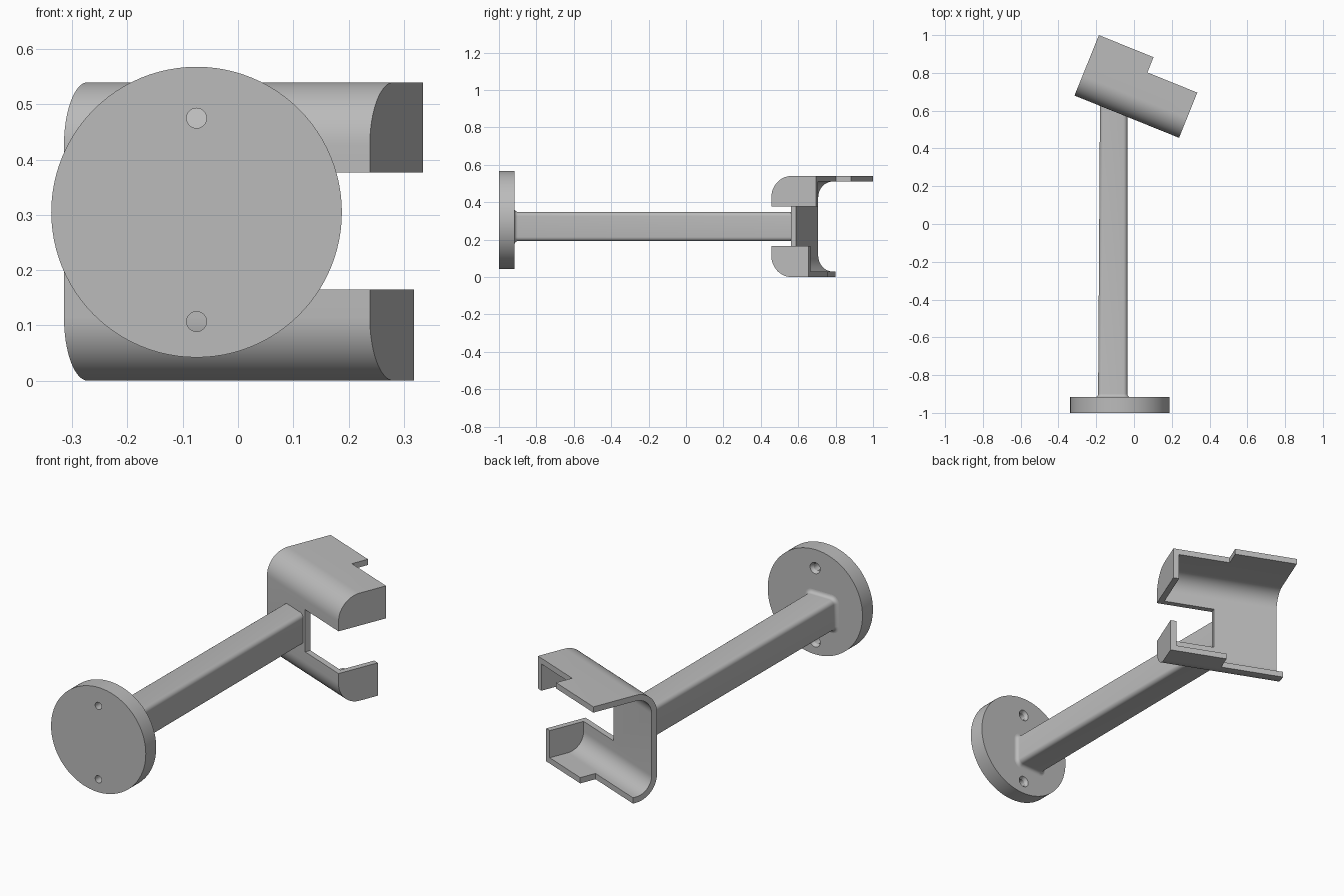
import bpy, bmesh
from math import pi, sin, cos, radians, tan
from mathutils import Matrix, Vector

old = bpy.data.objects.get("Cube")
if old:
    bpy.data.objects.remove(old, do_unlink=True)

grey = bpy.data.materials.new("plain grey")
grey.use_nodes = True
GREY = (0.5, 0.5, 0.5, 1)
grey.diffuse_color = GREY
grey.node_tree.nodes["Principled BSDF"].inputs["Base Color"].default_value = GREY


def loft(name, rings):
    """Solid skinned through rings of equal point count, capped at both ends."""
    bm = bmesh.new()
    loops = [[bm.verts.new(p) for p in ring] for ring in rings]
    n = len(loops[0])
    for a, b in zip(loops, loops[1:]):
        for i in range(n):
            j = (i + 1) % n
            bm.faces.new((a[i], a[j], b[j], b[i]))
    bm.faces.new(loops[0])
    bm.faces.new(loops[-1])
    bmesh.ops.recalc_face_normals(bm, faces=bm.faces)
    mesh = bpy.data.meshes.new(name)
    bm.to_mesh(mesh)
    bm.free()
    mesh.materials.append(grey)
    ob = bpy.data.objects.new(name, mesh)
    bpy.context.collection.objects.link(ob)
    return ob


def activate(ob):
    bpy.ops.object.select_all(action='DESELECT')
    ob.select_set(True)
    bpy.context.view_layer.objects.active = ob


def cut(ob, cutter):
    cutter.hide_render = True
    mod = ob.modifiers.new("cut", 'BOOLEAN')
    mod.operation = 'DIFFERENCE'
    mod.solver = 'EXACT'
    mod.object = cutter
    activate(ob)
    bpy.ops.object.modifier_apply(modifier=mod.name)
    bpy.data.objects.remove(cutter, do_unlink=True)


def smooth(ob):
    activate(ob)
    bpy.ops.object.shade_smooth_by_angle(angle=radians(30))


def box(x0, x1, y0, y1, z0, z1):
    return loft("box_cutter", [[(x, y0, z0), (x, y1, z0), (x, y1, z1), (x, y0, z1)]
                               for x in (x0, x1)])


def arc(cx, cz, r, start, end, steps):
    return [(cx + r * cos(start + (end - start) * i / steps),
             cz + r * sin(start + (end - start) * i / steps)) for i in range(steps + 1)]


def channel(name, x0, x1, front, back, low, high, r):
    """Bar along x whose two front edges are rounded."""
    pts = [(back, low), (back, high)]
    pts += arc(front + r, high - r, r, pi / 2, pi, 16)
    pts += arc(front + r, low + r, r, pi, 1.5 * pi, 16)
    return loft(name, [[(x, y, z) for y, z in pts] for x in (x0, x1)])


def disc_rings(cx, cz, stations):
    return [[(x, y, z) for x, z in arc(cx, cz, r, 0, 2 * pi, 96)[:-1]] for y, r in stations]


# Wall flange with two countersunk screw holes
FX, FZ = -0.075, 0.305
flange = loft("wall_flange", disc_rings(FX, FZ, [(-1, 0.263), (-0.917, 0.263)]))
for side in (-1, 1):
    cut(flange, loft("hole_cutter", disc_rings(FX, FZ - 0.014 + side * 0.184, [
        (-1.1, 0.018), (-0.932, 0.018), (-0.917, 0.028), (-0.9, 0.028)])))
smooth(flange)

# Holder: hollow channel, open at the back and one end, turned about z
TURN = radians(22)
L, STEP, T, MID = 0.597, 0.312, 0.029, 0.27
CORNER = Vector((-0.315, 0.68, 0))
holder = channel("angled_holder", 0, L, 0, 0.345, 0, 0.54, 0.115)
cut(holder, channel("hollow_cutter", -0.1, L - T, T, 0.6, T, 0.54 - T, 0.115 - T))
cut(holder, box(STEP + 0.006, 1, -0.1, 0.6, 0.165, 0.377))   # side slot
cut(holder, box(STEP, 1, 0.258, 0.6, MID, 0.7))              # upper lip step
cut(holder, box(STEP, 1, 0.213, 0.6, -0.1, MID))             # lower lip, closed end
cut(holder, box(-0.1, STEP + 0.001, 0.13, 0.6, -0.1, MID))   # lower lip, open end
holder.data.transform(Matrix.Translation(CORNER) @ Matrix.Rotation(-TURN, 4, 'Z'))
smooth(holder)


# Arm: rounded square bar, flared at the flange and mitred to the holder
def arm_ring(y, grow, left, mitre=False):
    right, low, high = -0.035 + grow, 0.192 - grow, 0.348 + grow
    left -= grow
    r = 0.022 + grow
    pts = []
    for k, (cx, cz) in enumerate(((right - r, high - r), (left + r, high - r),
                                  (left + r, low + r), (right - r, low + r))):
        pts += arc(cx, cz, r, k * pi / 2, (k + 1) * pi / 2, 6)
    return [(x, CORNER.y + 0.012 - (x - CORNER.x) * tan(TURN) if mitre else y, z)
            for x, z in pts]


FLARE = 0.018
rings = [arm_ring(-0.925, FLARE, -0.19)]
for i in range(7):
    a = i / 6 * pi / 2
    rings.append(arm_ring(-0.917 + FLARE * (1 - cos(a)), FLARE * (1 - sin(a)), -0.19))
rings.append(arm_ring(0, 0, -0.18, True))
smooth(loft("support_arm", rings))
